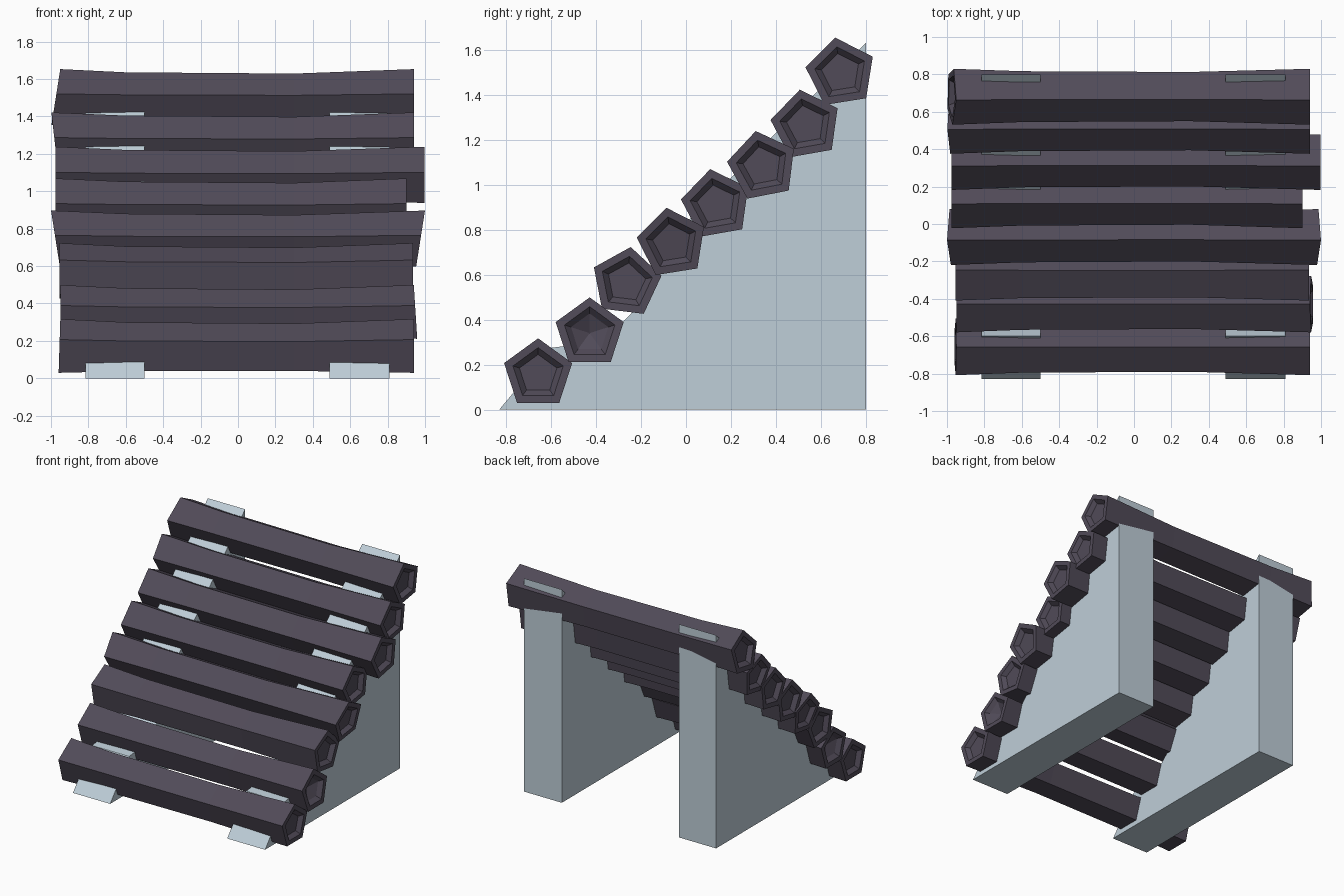
import bpy, bmesh, math

if "Cube" in bpy.data.objects:
    bpy.data.objects.remove(bpy.data.objects["Cube"])

def material(name, col):
    m = bpy.data.materials.new(name)
    m.diffuse_color = (*col, 1)
    m.use_nodes = True
    m.node_tree.nodes["Principled BSDF"].inputs["Base Color"].default_value = m.diffuse_color
    return m

wood = material("dark wood", (0.082, 0.070, 0.098))
stone = material("pale blue grey", (0.52, 0.62, 0.69))

def finish(bm, name, mat):
    bmesh.ops.recalc_face_normals(bm, faces=bm.faces[:])
    me = bpy.data.meshes.new(name)
    bm.to_mesh(me)
    bm.free()
    me.materials.append(mat)
    ob = bpy.data.objects.new(name, me)
    bpy.context.collection.objects.link(ob)

def log(name, y, z, tilt, left, right, pit):
    """Five-sided log, thinner in the middle, with hollowed, slanted ends.
    left / right = (x, slant)"""
    bm = bmesh.new()
    R = 0.159

    def ring(x, r, slant=0, sag=0):
        vs = []
        for k in range(5):
            a = math.radians(90 + tilt + 72 * k)
            dy, dz = r * math.cos(a), r * math.sin(a)
            vs.append(bm.verts.new((x + slant * dz / R, y + dy, z + dz + sag)))
        return vs

    (xl, sl), (xr, sr) = left, right
    depth = 0.03
    rings = [ring(xl + depth, R * 0.55, sl), ring(xl, R * 0.74, sl), ring(xl, R, sl),
             ring(-0.6, R * 0.91, 0, -0.003), ring(0.3, R * 0.88, 0, -0.005),
             ring(xr, R, sr), ring(xr, R * 0.74, sr), ring(xr - depth, R * 0.55, sr)]
    for a, b in zip(rings, rings[1:]):
        for k in range(5):
            j = (k + 1) % 5
            bm.faces.new((a[k], a[j], b[j], b[k]))
    for loop, x in ((rings[0], xl + depth + pit), (rings[-1], xr - depth - pit)):
        c = bm.verts.new((x, y, z))
        for k in range(5):
            bm.faces.new((loop[k], loop[(k + 1) % 5], c))
    finish(bm, name, wood)

# stair of logs: y, z, tilt, left end, right end, pit depth
logs = [
    (-0.657, 0.158, 0, (-0.955, 0.005), (0.94, 0.0), 0),
    (-0.428, 0.340, 0, (-0.95, 0.0), (0.95, -0.01), 0.04),
    (-0.265, 0.565, -7, (-0.955, 0.0), (0.935, 0.0), 0),
    (-0.062, 0.740, 9, (-0.975, -0.025), (0.975, 0.025), 0),
    (0.135, 0.912, 10, (-0.975, 0.0), (0.90, 0.0), 0),
    (0.340, 1.082, 11, (-0.975, 0.0), (0.998, 0.0), 0),
    (0.533, 1.265, 10, (-0.98, -0.018), (0.94, 0.0), 0),
    (0.688, 1.496, 9, (-0.975, 0.025), (0.94, 0.0), 0),
]
for i, p in enumerate(logs):
    log(f"step_log_{i + 1}", *p)

# two wedge supports under the logs
profile = [(-0.83, 0), (0.8, 0), (0.8, 1.63), (0.0, 0.83), (-0.22, 0.45),
           (-0.36, 0.31), (-0.52, 0.285), (-0.6, 0.275)]
for side, x0, x1 in (("left", -0.815, -0.5), ("right", 0.49, 0.81)):
    bm = bmesh.new()
    f = bm.faces.new([bm.verts.new((x0, y, z)) for y, z in profile])
    ext = bmesh.ops.extrude_face_region(bm, geom=[f], use_keep_orig=True)
    for v in ext["geom"]:
        if isinstance(v, bmesh.types.BMVert):
            v.co.x = x1
    finish(bm, f"{side}_support", stone)
